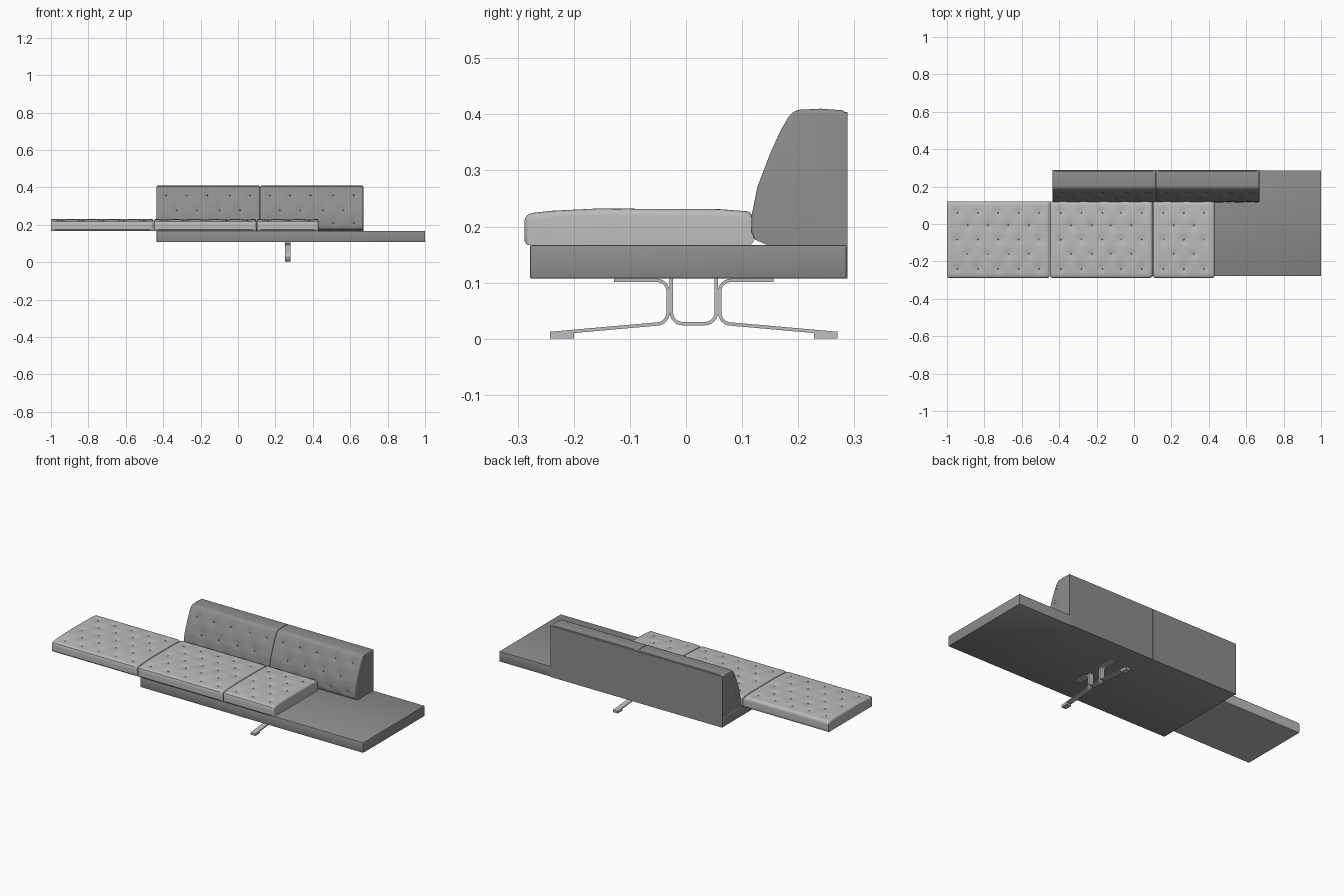
import bpy, bmesh, math
from mathutils import Vector, Matrix

if "Cube" in bpy.data.objects:
    bpy.data.objects.remove(bpy.data.objects["Cube"])


def material(name, grey):
    m = bpy.data.materials.new(name)
    m.use_nodes = True
    m.diffuse_color = (grey, grey, grey, 1)
    bsdf = m.node_tree.nodes["Principled BSDF"]
    bsdf.inputs["Base Color"].default_value = (grey, grey, grey, 1)
    return m


SEAT = material("light grey upholstery", 0.50)
BASE = material("mid grey upholstery", 0.27)
METAL = material("pale metal", 0.52)


def finish(bm, name, mat, smooth=True):
    mesh = bpy.data.meshes.new(name)
    bm.to_mesh(mesh)
    bm.free()
    ob = bpy.data.objects.new(name, mesh)
    bpy.context.collection.objects.link(ob)
    mesh.materials.append(mat)
    if smooth:
        bpy.ops.object.select_all(action='DESELECT')
        ob.select_set(True)
        bpy.context.view_layer.objects.active = ob
        bpy.ops.object.shade_smooth_by_angle(angle=math.radians(40))
    return ob


def box(name, lo, hi, mat, bevel=0):
    lo, hi = Vector(lo), Vector(hi)
    bm = bmesh.new()
    bmesh.ops.create_cube(bm, size=1, matrix=Matrix.Translation((lo + hi) / 2)
                          @ Matrix.Diagonal((*(hi - lo), 1)))
    if bevel:
        bmesh.ops.bevel(bm, geom=bm.edges[:], offset=bevel, segments=2,
                        profile=0.5, affect='EDGES')
    return finish(bm, name, mat)


def resample(points, step):
    out = []
    for a, b in zip(points, points[1:] + points[:1]):
        a, b = Vector(a), Vector(b)
        n = max(1, round((b - a).length / step))
        out += [a.lerp(b, i / n) for i in range(n)]
    return out


def tufted(name, profile, x0, x1, r, rows, axis, facing, mat):
    """Loft a y-z profile along x with rounded ends, dimples and buttons."""
    pts = resample(profile, 0.011)
    count = len(pts)
    normals = []
    for i in range(count):
        d = (pts[(i + 1) % count] - pts[i - 1]).normalized()
        normals.append(Vector((d.y, -d.x)))

    # staggered button layout
    cols = max(2, round((x1 - x0) / 0.11))
    pitch = (x1 - x0) / cols
    spots = []
    for k, row in enumerate(rows):
        n = cols - k % 2
        spots += [((x0 + x1) / 2 + (i - (n - 1) / 2) * pitch, row) for i in range(n)]

    inner = round((x1 - x0 - 2 * r) / 0.011)
    ends = [0, 0.1 * r, 0.3 * r, 0.6 * r]
    xs = [x0 + e for e in ends]
    xs += [x0 + r + (x1 - x0 - 2 * r) * i / inner for i in range(inner + 1)]
    xs += [x1 - e for e in reversed(ends)]

    bm = bmesh.new()
    rings, front = [], []
    for x in xs:
        t = min(x - x0, x1 - x, r)
        inset = r - math.sqrt(max(0, r * r - (r - t) ** 2))
        ring = []
        for p, n in zip(pts, normals):
            q = p.copy()
            if n.y > -0.5 and n.x < 0.9:
                q -= n * inset
            shown = n.dot(facing) > 0.6
            if shown:
                for bx, b in spots:
                    d2 = (x - bx) ** 2 + (p[axis] - b) ** 2
                    q -= n * 0.006 * math.exp(-d2 / 0.0004)
            v = bm.verts.new((x, q.x, q.y))
            ring.append(v)
            if shown:
                front.append((v, x, p[axis]))
        rings.append(ring)
    for a, b in zip(rings, rings[1:]):
        for i in range(count):
            j = (i + 1) % count
            bm.faces.new((a[i], a[j], b[j], b[i]))
    bm.faces.new(rings[0])
    bm.faces.new(rings[-1])
    bmesh.ops.recalc_face_normals(bm, faces=bm.faces[:])

    # buttons sunk into the dimples
    centres = [min(front, key=lambda f: (f[1] - bx) ** 2 + (f[2] - b) ** 2)[0].co.copy()
               for bx, b in spots]
    for c in centres:
        bmesh.ops.create_uvsphere(bm, u_segments=8, v_segments=6, radius=0.004,
                                  matrix=Matrix.Translation(c))
    return finish(bm, name, mat)


# seat cushions
seat_profile = [(-0.282, 0.167), (0.115, 0.167), (0.12, 0.173), (0.12, 0.214),
                (0.118, 0.221), (0.111, 0.227), (0.06, 0.231), (-0.16, 0.232),
                (-0.24, 0.228), (-0.276, 0.224), (-0.285, 0.219), (-0.288, 0.21),
                (-0.288, 0.174)]
seat_rows = [-0.235, -0.16, -0.085, -0.01, 0.065]
for side, x0, x1 in (("right", -1, -0.452), ("middle", -0.448, 0.098), ("left", 0.102, 0.43)):
    tufted("seat_cushion_" + side, seat_profile, x0, x1, 0.012, seat_rows, 0,
           Vector((0, 1)), SEAT)

# backrest sections, each with a panel that drops over the platform's rear
back_profile = [(0.145, 0.167), (0.285, 0.167), (0.285, 0.402), (0.28, 0.407),
                (0.24, 0.41), (0.2, 0.408), (0.191, 0.404), (0.183, 0.396),
                (0.168, 0.37), (0.15, 0.33), (0.127, 0.27), (0.117, 0.22),
                (0.116, 0.19), (0.122, 0.177)]
for side, x0, x1 in (("right", -0.435, 0.117), ("left", 0.118, 0.67)):
    tufted("backrest_" + side, back_profile, x0, x1, 0.008, [0.36, 0.285, 0.21], 1,
           Vector((-1, 0.2)).normalized(), BASE)
    box("back_panel_" + side, (x0, 0.283, 0.107), (x1, 0.288, 0.404), BASE)

# stitched seams on the backrest ends
for side, x in (("right", -0.435), ("left", 0.67)):
    bm = bmesh.new()
    a, b = Vector((x, 0.148, 0.17)), Vector((x, 0.194, 0.398))
    for i in range(36):
        bmesh.ops.create_cube(bm, size=0.0016,
                              matrix=Matrix.Translation(a.lerp(b, i / 35)))
    finish(bm, "seam_stitches_" + side, BASE, False)

# platform
box("platform", (-0.435, -0.278, 0.107), (1, 0.286, 0.167), BASE, 0.003)


# pedestal made of bent flat bars
def fillet(points, r):
    pts = [Vector(p) for p in points]
    out = [pts[0]]
    for a, b, c in zip(pts, pts[1:], pts[2:]):
        u, w = (a - b).normalized(), (c - b).normalized()
        cut = r / math.tan(u.angle(w) / 2)
        s, e = b + u * cut, b + w * cut
        centre = b + (u + w).normalized() * (r / math.sin(u.angle(w) / 2))
        for i in range(9):
            d = s.lerp(e, i / 8) - centre
            out.append(centre + d.normalized() * r)
    return out + [pts[-1]]


def flat_bar(name, points, thickness=0.006, x0=0.25, x1=0.28):
    pts = fillet(points, 0.02)
    bm = bmesh.new()
    rings = []
    for i, p in enumerate(pts):
        d = (pts[min(i + 1, len(pts) - 1)] - pts[max(i - 1, 0)]).normalized()
        n = Vector((-d.y, d.x)) * thickness / 2
        rings.append([bm.verts.new((x, *(p + n * s)))
                      for x, s in ((x0, 1), (x1, 1), (x1, -1), (x0, -1))])
    for a, b in zip(rings, rings[1:]):
        for i in range(4):
            j = (i + 1) % 4
            bm.faces.new((a[i], a[j], b[j], b[i]))
    bm.faces.new(rings[0])
    bm.faces.new(rings[-1])
    bmesh.ops.recalc_face_normals(bm, faces=bm.faces[:])
    return finish(bm, name, METAL)


mid = 0.014
for side, s in (("front", -1), ("rear", 1)):
    flat_bar(side + "_leg", [(mid + s * 0.256, 0.0095), (mid + s * 0.046, 0.028),
                             (mid + s * 0.046, 0.104), (mid + s * 0.142, 0.104)])
    ys = sorted((mid + s * 0.256, mid + s * 0.214))
    box(side + "_foot", (0.25, ys[0], 0), (0.28, ys[1], 0.011), METAL)
flat_bar("centre_support", [(mid - 0.04, 0.107), (mid - 0.04, 0.027),
                            (mid + 0.04, 0.027), (mid + 0.04, 0.107)])
